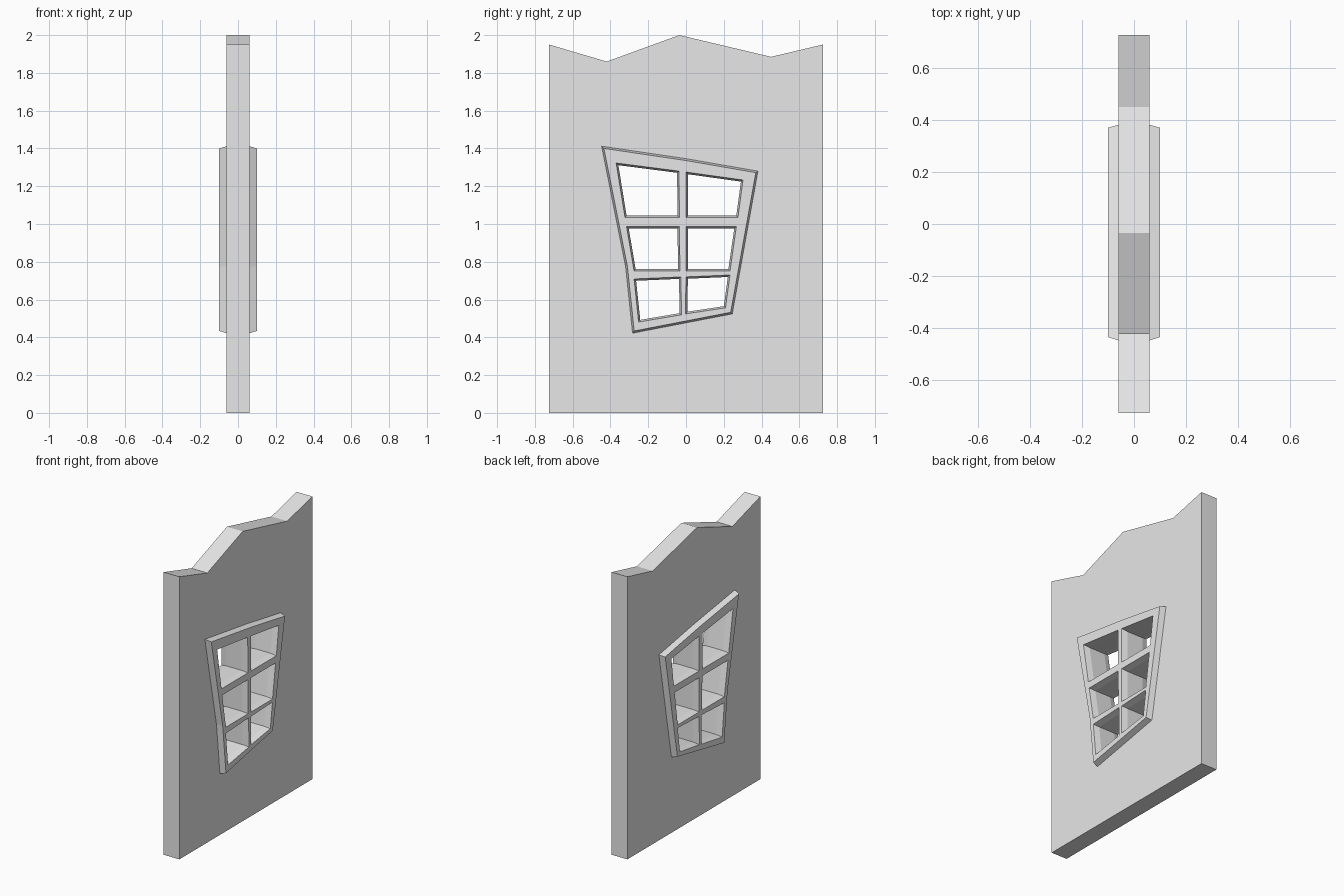
import bpy
import bmesh
from mathutils import Vector

if "Cube" in bpy.data.objects:
    bpy.data.objects.remove(bpy.data.objects["Cube"], do_unlink=True)

WALL = 0.06    # half thickness of the wall
FRAME = 0.10   # half depth of the window frame
TAPER = 0.01   # slant of the frame edges outside the wall

grey = bpy.data.materials.new("plain grey")
grey.use_nodes = True
grey.diffuse_color = (0.8, 0.8, 0.8, 1)
grey.node_tree.nodes["Principled BSDF"].inputs["Base Color"].default_value = (0.8, 0.8, 0.8, 1)


def grow(points, d):
    """Move every edge of a clockwise outline outward by d, with mitred corners."""
    pts = [Vector(p) for p in points]
    result = []
    for i, p in enumerate(pts):
        a = (p - pts[i - 1]).normalized()
        b = (pts[(i + 1) % len(pts)] - p).normalized()
        na, nb = Vector((-a.y, a.x)), Vector((-b.y, b.x))
        result.append(p + (na + nb) * d / (1 + na.dot(nb)))
    return result


def add_loft(bm, outline, sections):
    """Loft a (y, z) outline along x through (x, growth) sections."""
    rings = [[bm.verts.new((x, p.x, p.y)) for p in grow(outline, d)]
             for x, d in sections]
    n = len(outline)
    bm.faces.new(rings[0])
    bm.faces.new(rings[-1][::-1])
    for r, s in zip(rings, rings[1:]):
        for i in range(n):
            j = (i + 1) % n
            bm.faces.new((r[i], s[i], s[j], r[j]))


def make_part(name, outlines, sections):
    bm = bmesh.new()
    for outline in outlines:
        add_loft(bm, outline, sections)
    bmesh.ops.recalc_face_normals(bm, faces=bm.faces[:])
    mesh = bpy.data.meshes.new(name)
    bm.to_mesh(mesh)
    bm.free()
    mesh.materials.append(grey)
    obj = bpy.data.objects.new(name, mesh)
    bpy.context.collection.objects.link(obj)
    return obj


def cut(target, cutter):
    """Subtract the cutter, then discard it."""
    cutter.hide_render = True
    mod = target.modifiers.new("opening", "BOOLEAN")
    mod.operation = "DIFFERENCE"
    mod.solver = "EXACT"
    mod.object = cutter
    bpy.context.view_layer.objects.active = target
    bpy.ops.object.modifier_apply(modifier=mod.name)
    bpy.data.objects.remove(cutter, do_unlink=True)


# Outlines as (y, z), clockwise
wall_outline = [(-0.725, 0), (-0.725, 1.95), (-0.42, 1.86), (-0.035, 2.0),
                (0.45, 1.885), (0.725, 1.95), (0.725, 0)]
frame_outline = [(-0.447, 1.412), (0, 1.346), (0.381, 1.28), (0.245, 0.524),
                 (-0.283, 0.422), (-0.32, 0.775)]
panes = [
    [(-0.37, 1.323), (-0.037, 1.28), (-0.035, 1.034), (-0.323, 1.034)],
    [(0, 1.275), (0.302, 1.233), (0.275, 1.034), (0, 1.034)],
    [(-0.315, 0.987), (-0.035, 0.987), (-0.032, 0.751), (-0.275, 0.751)],
    [(0, 0.987), (0.267, 0.987), (0.233, 0.751), (0, 0.751)],
    [(-0.275, 0.709), (-0.027, 0.72), (-0.024, 0.519), (-0.251, 0.481)],
    [(0, 0.72), (0.233, 0.73), (0.209, 0.556), (-0.003, 0.524)],
]

# Wall slab with a wavy top and an opening hidden behind the frame
wall = make_part("wall", [wall_outline], [(-WALL, 0), (WALL, 0)])
cut(wall, make_part("wall_cutter", [frame_outline], [(-0.2, -0.025), (0.2, -0.025)]))

# Crooked window frame, tapering outward on both sides
frame = make_part("window_frame", [frame_outline],
                  [(-FRAME, -TAPER), (-WALL, 0), (WALL, 0), (FRAME, -TAPER)])

# Six pane openings that flare toward both faces
cut(frame, make_part("pane_cutter", panes,
                     [(-0.12, TAPER / 2), (-WALL, -TAPER), (WALL, -TAPER), (0.12, TAPER / 2)]))
